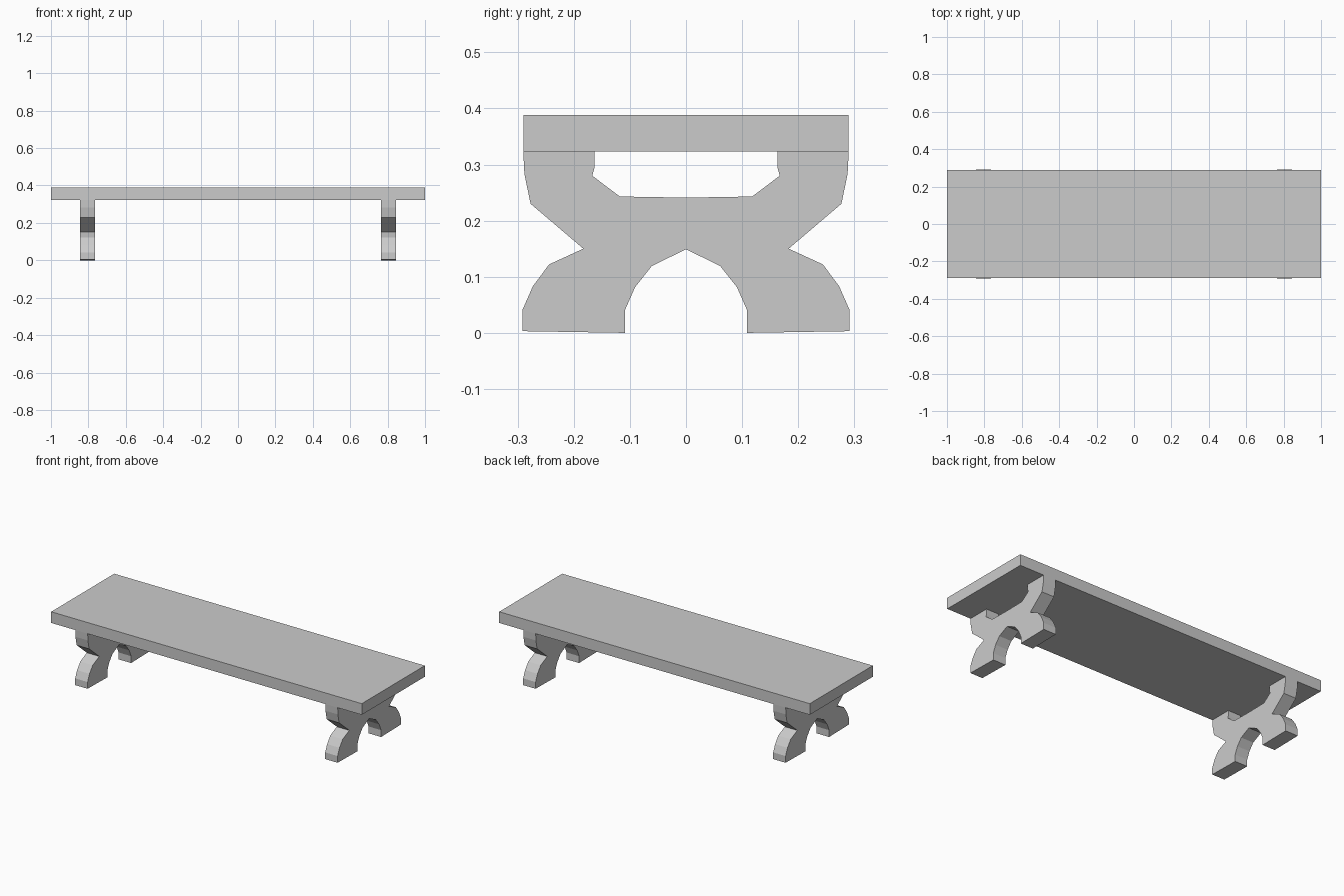
import bpy, bmesh

if "Cube" in bpy.data.objects:
    bpy.data.objects.remove(bpy.data.objects["Cube"])


def extrude_profile(name, points, x0, x1):
    """Closed (y, z) outline extruded along x."""
    bm = bmesh.new()
    face = bm.faces.new([bm.verts.new((x0, y, z)) for y, z in points])
    ext = bmesh.ops.extrude_face_region(bm, geom=[face])
    moved = [g for g in ext["geom"] if isinstance(g, bmesh.types.BMVert)]
    bmesh.ops.translate(bm, verts=moved, vec=(x1 - x0, 0, 0))
    bmesh.ops.recalc_face_normals(bm, faces=bm.faces)
    mesh = bpy.data.meshes.new(name)
    bm.to_mesh(mesh)
    bm.free()
    obj = bpy.data.objects.new(name, mesh)
    bpy.context.collection.objects.link(obj)
    return obj


# Seat plank
extrude_profile("seat", [(-0.29, 0.323), (0.29, 0.323),
                         (0.29, 0.388), (-0.29, 0.388)], -1, 1)

# Half outline of a trestle leg, from the bottom arch up around to the top slot
half = [(0.05, 0.121), (0.061, 0.119), (0.091, 0.081), (0.109, 0.04),
        (0.109, 0.0), (0.291, 0.003), (0.291, 0.042), (0.273, 0.083),
        (0.244, 0.122), (0.183, 0.15), (0.277, 0.23), (0.288, 0.283),
        (0.29, 0.323), (0.163, 0.323), (0.163, 0.295), (0.167, 0.28),
        (0.118, 0.243)]
half = half[1:]
outline = [(0, 0.149)] + half + [(0, 0.241)] + [(-y, z) for y, z in reversed(half)]

# Two matching legs
for side, x in (("left", -0.805), ("right", 0.805)):
    extrude_profile(side + "_leg", outline, x - 0.04, x + 0.04)
